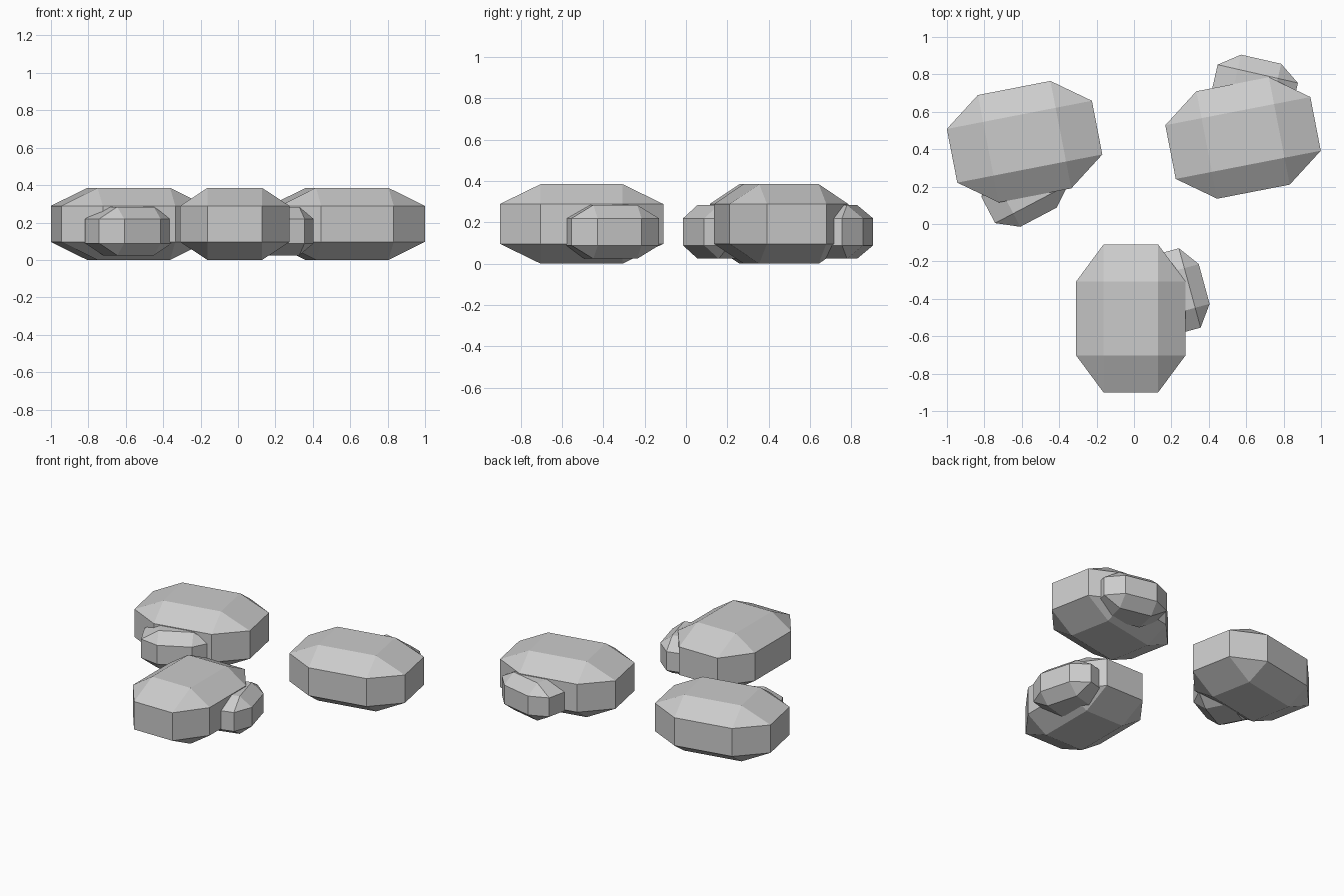
import bpy, bmesh
from math import radians

if "Cube" in bpy.data.objects:
    bpy.data.objects.remove(bpy.data.objects["Cube"])

BIG = (0.395, 0.2925, 0.1925)    # half length, half width, half height
SMALL = (0.22, 0.16, 0.13)


def stone(name, size, location, angle):
    """Chamfered block: unit cube bevelled to half its faces, then stretched."""
    bm = bmesh.new()
    bmesh.ops.create_cube(bm, size=2)
    bmesh.ops.bevel(bm, geom=bm.edges[:], offset=0.5, offset_type='OFFSET',
                    segments=1, profile=0.5, affect='EDGES')
    bmesh.ops.scale(bm, vec=size, verts=bm.verts[:])
    mesh = bpy.data.meshes.new(name)
    bm.to_mesh(mesh)
    bm.free()
    obj = bpy.data.objects.new(name, mesh)
    obj.location = location
    obj.rotation_euler.z = radians(angle)
    bpy.context.collection.objects.link(obj)


# Three pairs: a big stone with a small one leaning into it
pairs = [
    ("left", (-0.585, 0.44), 11, (-0.585, 0.178), 27.7),
    ("right", (0.583, 0.46), 11, (0.644, 0.725), -12.8),
    ("front", (-0.017, -0.505), 90, (0.221, -0.363), -74.7),
]
for side, big_xy, big_angle, small_xy, small_angle in pairs:
    stone(f"{side}_big_stone", BIG, (*big_xy, 0.1925), big_angle)
    stone(f"{side}_small_stone", SMALL, (*small_xy, 0.154), small_angle)
